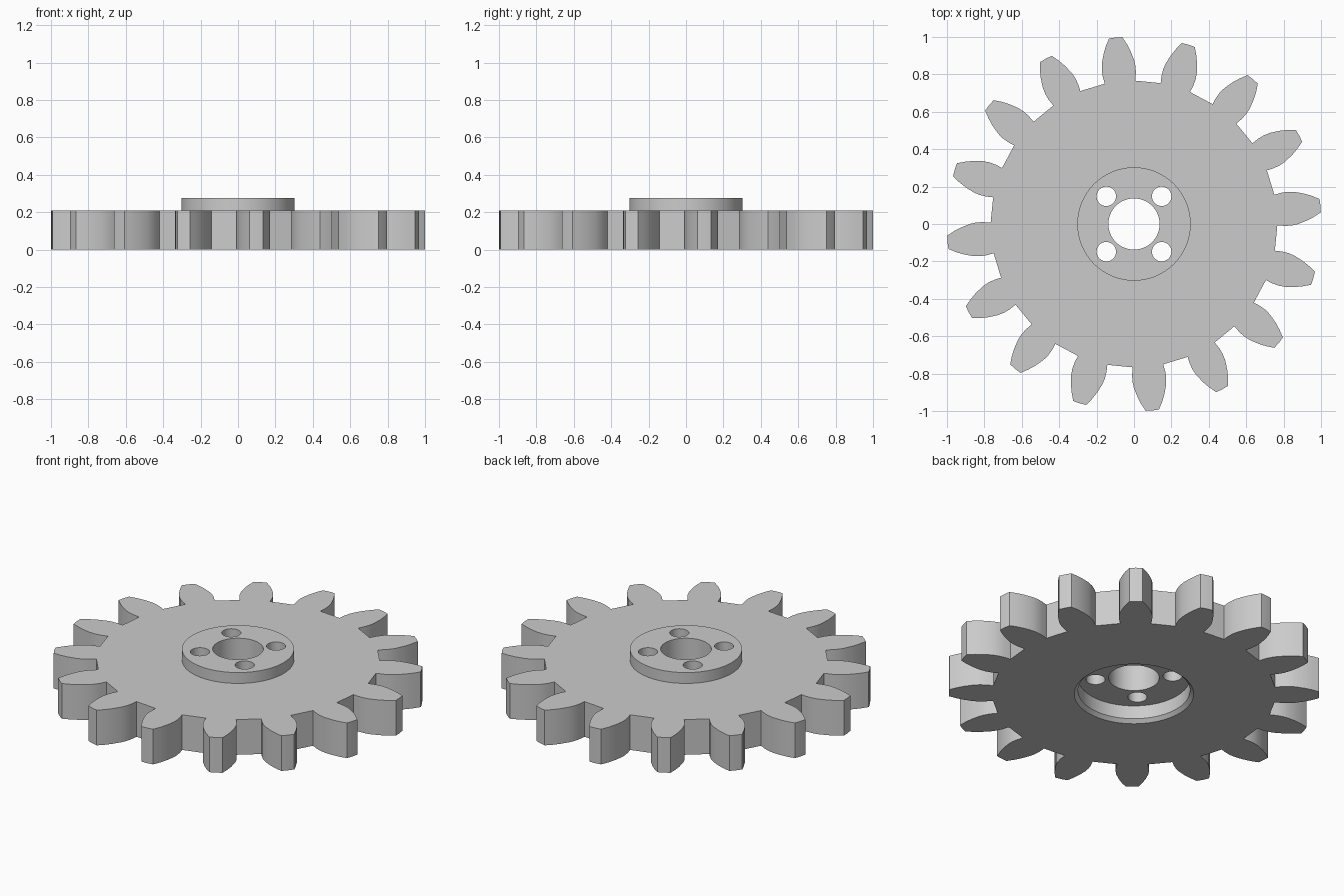
import bpy, bmesh
from math import radians, cos, sin
from mathutils import Vector, Matrix

cube = bpy.data.objects.get("Cube")
if cube:
    bpy.data.objects.remove(cube, do_unlink=True)

TEETH = 16
GEAR_TOP, HUB_TOP = 0.21, 0.275
HUB_R, BORE_R, BOLT_R = 0.303, 0.137, 0.052
BOLT_POS = 0.148
RECESS_TOP, CHAMFER = 0.10, 0.02

grey = bpy.data.materials.new("grey")
grey.use_nodes = True
colour = (0.6, 0.6, 0.6, 1)
grey.diffuse_color = colour
grey.node_tree.nodes["Principled BSDF"].inputs["Base Color"].default_value = colour


def make_object(name, bm):
    bmesh.ops.recalc_face_normals(bm, faces=bm.faces)
    mesh = bpy.data.meshes.new(name)
    bm.to_mesh(mesh)
    bm.free()
    mesh.materials.append(grey)
    obj = bpy.data.objects.new(name, mesh)
    bpy.context.collection.objects.link(obj)
    return obj


def cylinder(name, r1, r2, z0, z1, x=0, y=0, sides=96):
    bm = bmesh.new()
    bmesh.ops.create_cone(bm, cap_ends=True, segments=sides, radius1=r1,
                          radius2=r2, depth=z1 - z0,
                          matrix=Matrix.Translation((x, y, (z0 + z1) / 2)))
    return make_object(name, bm)


def combine(target, tool, operation):
    bpy.context.view_layer.objects.active = target
    mod = target.modifiers.new(operation.lower(), 'BOOLEAN')
    mod.operation, mod.solver, mod.object = operation, 'EXACT', tool
    bpy.ops.object.modifier_apply(modifier=mod.name)
    bpy.data.objects.remove(tool, do_unlink=True)


# Toothed wheel: one tooth flank (radial, half width), mirrored and repeated
flank = [(0.762, 0.082), (0.80, 0.089), (0.835, 0.091), (0.87, 0.087),
         (0.92, 0.073), (0.96, 0.057), (1.0, 0.036)]
tooth = [(u, -v) for u, v in flank] + [(1.002, 0)] + flank[::-1]
bm = bmesh.new()
outline = []
for k in range(TEETH):
    turn = Matrix.Rotation(radians(360 / TEETH * (k + 0.25)), 3, 'Z')
    outline += [bm.verts.new(turn @ Vector((u, v, 0))) for u, v in tooth]
base = bm.faces.new(outline)
top = bmesh.ops.extrude_face_region(bm, geom=[base], use_keep_orig=True)
bmesh.ops.translate(bm, vec=(0, 0, GEAR_TOP),
                    verts=[g for g in top["geom"] if isinstance(g, bmesh.types.BMVert)])
gear = make_object("gear_wheel", bm)

# Raised hub
combine(gear, cylinder("hub", HUB_R, HUB_R, 0.15, HUB_TOP), 'UNION')

# Underside recess with a chamfered rim
combine(gear, cylinder("recess", HUB_R, HUB_R, -0.1, RECESS_TOP), 'DIFFERENCE')
combine(gear, cylinder("rim_chamfer", HUB_R + 2 * CHAMFER, HUB_R - CHAMFER / 2,
                       -CHAMFER, CHAMFER * 1.5), 'DIFFERENCE')

# Shaft bore and four bolt holes
combine(gear, cylinder("bore", BORE_R, BORE_R, -0.1, 0.4, sides=64), 'DIFFERENCE')
for sx in (-1, 1):
    for sy in (-1, 1):
        combine(gear, cylinder("bolt_hole", BOLT_R, BOLT_R, -0.1, 0.4,
                               sx * BOLT_POS, sy * BOLT_POS, 32), 'DIFFERENCE')

# Smooth curved walls, crisp edges
bpy.ops.object.select_all(action='DESELECT')
gear.select_set(True)
bpy.context.view_layer.objects.active = gear
bpy.ops.object.shade_smooth_by_angle(angle=radians(25))
